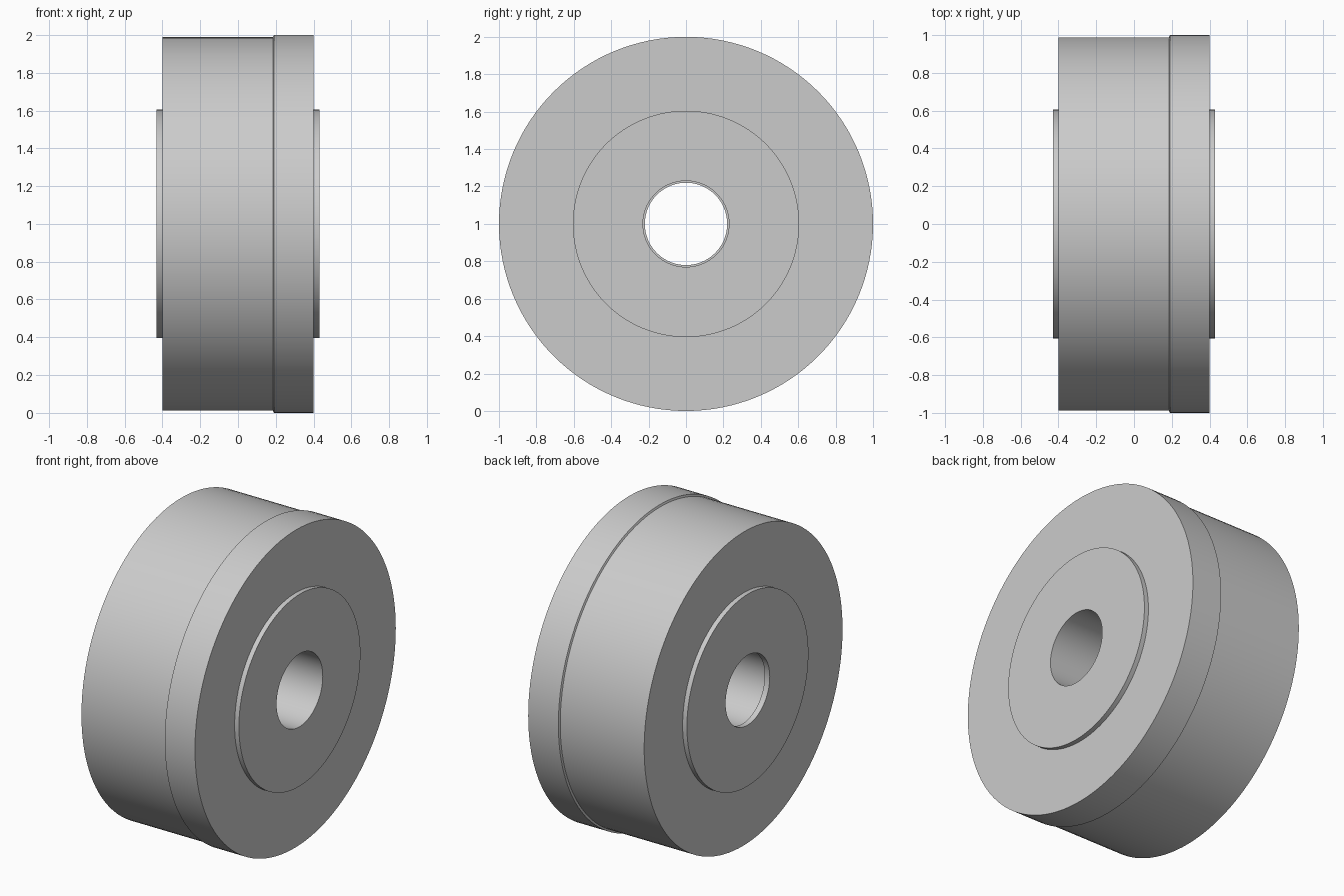
import bpy, bmesh, math

cube = bpy.data.objects.get("Cube")
if cube:
    bpy.data.objects.remove(cube, do_unlink=True)

SEGMENTS = 128

steel = bpy.data.materials.new("light grey steel")
steel.use_nodes = True
GREY = (0.6, 0.6, 0.6, 1.0)
steel.diffuse_color = GREY
steel.node_tree.nodes["Principled BSDF"].inputs["Base Color"].default_value = GREY


def lathe(name, profile):
    """Spin a closed (x, radius) profile around the wheel's x axis."""
    bm = bmesh.new()
    verts = [bm.verts.new((x, 0, r)) for x, r in profile]
    edges = [bm.edges.new((verts[i - 1], verts[i])) for i in range(len(verts))]
    bmesh.ops.spin(bm, geom=verts + edges, cent=(0, 0, 0), axis=(1, 0, 0),
                   angle=math.tau, steps=SEGMENTS, use_merge=True)
    bmesh.ops.remove_doubles(bm, verts=bm.verts[:], dist=1e-5)
    bmesh.ops.recalc_face_normals(bm, faces=bm.faces[:])
    mesh = bpy.data.meshes.new(name)
    bm.to_mesh(mesh)
    bm.free()
    mesh.materials.append(steel)
    obj = bpy.data.objects.new(name, mesh)
    obj.location.z = 1.0
    bpy.context.collection.objects.link(obj)
    bpy.ops.object.select_all(action='DESELECT')
    obj.select_set(True)
    bpy.context.view_layer.objects.active = obj
    bpy.ops.object.shade_smooth_by_angle(angle=math.radians(30))
    return obj


BORE, LIP, HUB, TREAD, FLANGE = 0.23, 0.22, 0.605, 0.988, 1.0

# One turned roller: tread, raised flange, hub bosses and a lipped bore
lathe("roller_wheel", [
    (-0.43, LIP), (-0.43, HUB),            # left boss
    (-0.40, HUB), (-0.40, TREAD),          # left side face and tread
    (0.185, TREAD), (0.19, FLANGE),        # step up to the flange
    (0.40, FLANGE), (0.40, HUB),           # right side face
    (0.43, HUB), (0.43, BORE),             # right boss
    (-0.395, BORE), (-0.395, LIP),         # bore with its retaining lip
])
